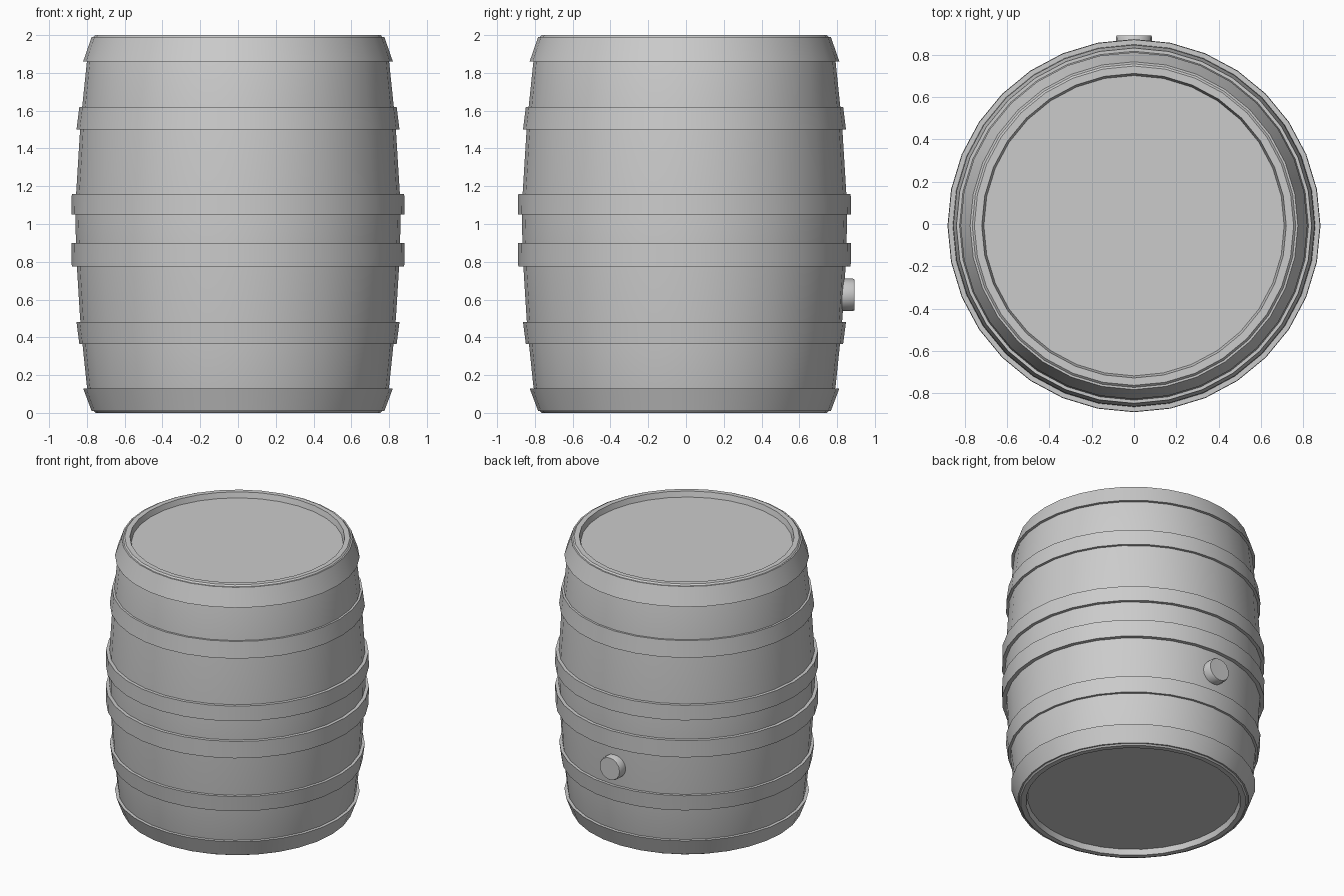
import bpy, bmesh, math

if "Cube" in bpy.data.objects:
    bpy.data.objects.remove(bpy.data.objects["Cube"])

SIDES = 32
CY = -0.008  # body sits slightly forward of the bung


def lathe(name, profile, sides=SIDES, closed=False):
    """Revolve (radius, height) points around z; r = 0 points become poles."""
    bm = bmesh.new()
    rings = []
    for r, z in profile:
        if r == 0:
            rings.append([bm.verts.new((0, 0, z))] * sides)
        else:
            rings.append([bm.verts.new((r * math.cos(2 * math.pi * i / sides),
                                        r * math.sin(2 * math.pi * i / sides), z))
                          for i in range(sides)])
    pairs = list(zip(rings, rings[1:]))
    if closed:
        pairs.append((rings[-1], rings[0]))
    for a, b in pairs:
        for i in range(sides):
            j = (i + 1) % sides
            bm.faces.new(list(dict.fromkeys((a[i], a[j], b[j], b[i]))))
    bmesh.ops.recalc_face_normals(bm, faces=bm.faces)
    mesh = bpy.data.meshes.new(name)
    bm.to_mesh(mesh)
    bm.free()
    ob = bpy.data.objects.new(name, mesh)
    bpy.context.collection.objects.link(ob)
    ob.location.y = CY
    bpy.ops.object.select_all(action='DESELECT')
    ob.select_set(True)
    bpy.context.view_layer.objects.active = ob
    bpy.ops.object.shade_smooth_by_angle(angle=math.radians(30))
    return ob


# Bulging body with recessed lids at both ends (upper half, then mirrored)
upper = [(0.86, 1.0), (0.857, 1.16), (0.836, 1.5), (0.825, 1.62), (0.80, 1.86),
         (0.77, 1.985), (0.755, 2.0), (0.72, 2.0), (0.71, 1.96), (0, 1.96)]
lower = [(r, 2 - z) for r, z in reversed(upper[1:])]
lathe("barrel_body", lower + upper)

# Hoops: (name, bottom z, bottom radius, top z, top radius, inset of the two edges)
hoops = [
    ("bottom_hoop", 0.01, 0.775, 0.13, 0.82, 0.01, 0.03),
    ("lower_hoop", 0.365, 0.84, 0.48, 0.855, 0.03, 0.03),
    ("lower_middle_hoop", 0.775, 0.88, 0.90, 0.882, 0.04, 0.04),
    ("upper_middle_hoop", 1.05, 0.882, 1.16, 0.88, 0.04, 0.04),
    ("upper_hoop", 1.50, 0.855, 1.62, 0.84, 0.03, 0.03),
    ("top_hoop", 1.86, 0.82, 1.99, 0.775, 0.03, 0.01),
]
for name, z0, r0, z1, r1, i0, i1 in hoops:
    lathe(name, [(r0 - i0, z0), (r0, z0), (r1, z1), (r1 - i1, z1)], closed=True)

# Bung on the back
bung = lathe("bung", [(0, 0), (0.086, 0), (0.086, 0.06), (0.081, 0.07), (0, 0.07)], 16)
bung.rotation_euler.x = -math.pi / 2
bung.location = (0, 0.822, 0.625)
